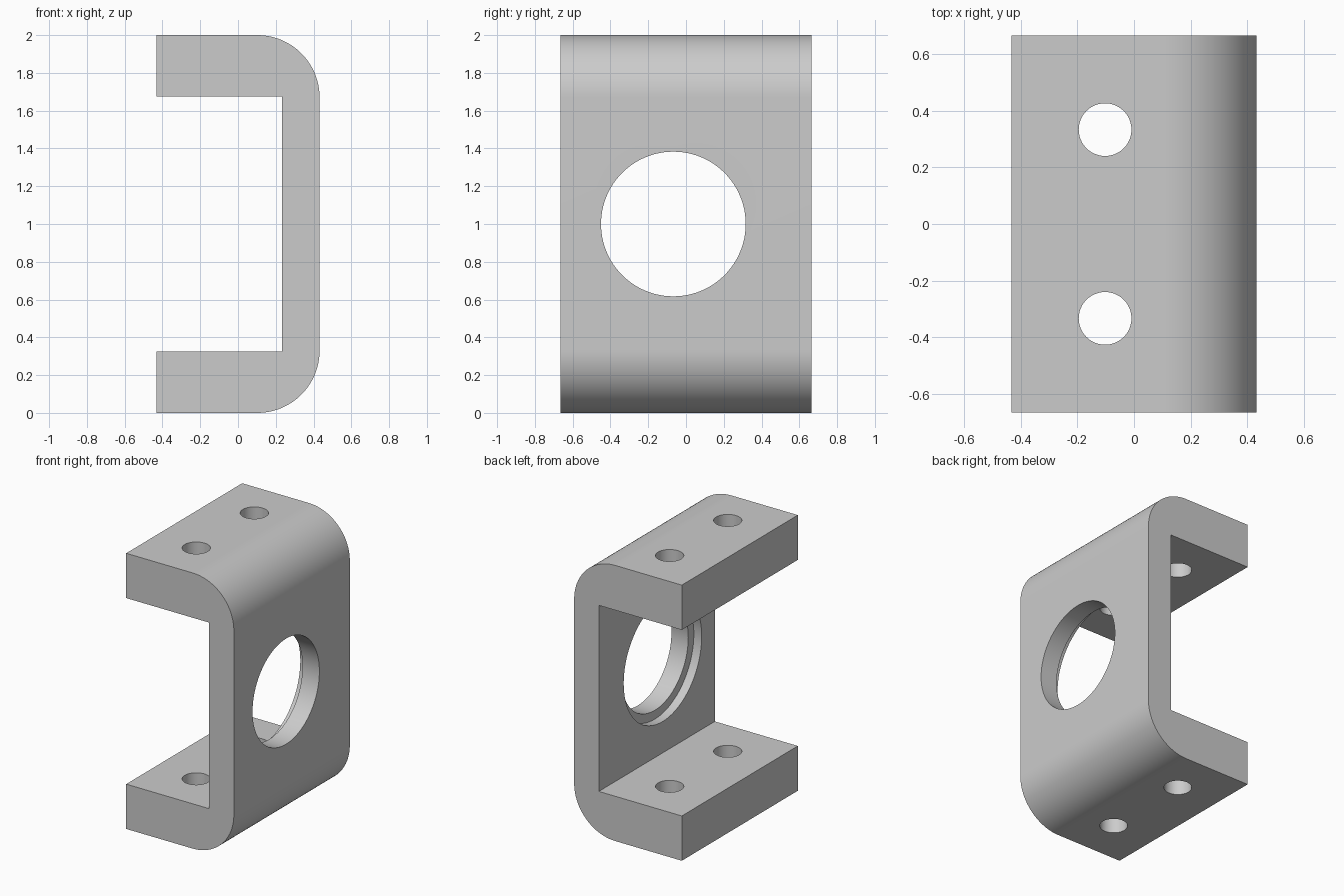
import bpy
import bmesh
from math import cos, sin, pi
from mathutils import Matrix

default = bpy.data.objects.get("Cube")
if default:
    bpy.data.objects.remove(default, do_unlink=True)

# Overall dimensions
HALF_W, HALF_D, HEIGHT = 0.432, 0.665, 2.0
FLANGE, WEB, BEND = 0.325, 0.198, 0.33
BORE_Y, BORE_R, RECESS_R, RECESS_DEPTH = -0.067, 0.383, 0.447, 0.063

grey = bpy.data.materials.new("plain_grey")
grey.use_nodes = True
colour = (0.6, 0.6, 0.6, 1)
grey.diffuse_color = colour
grey.node_tree.nodes["Principled BSDF"].inputs["Base Color"].default_value = colour


def add_object(name, bm):
    bmesh.ops.recalc_face_normals(bm, faces=bm.faces)
    mesh = bpy.data.meshes.new(name)
    bm.to_mesh(mesh)
    bm.free()
    mesh.materials.append(grey)
    obj = bpy.data.objects.new(name, mesh)
    bpy.context.collection.objects.link(obj)
    return obj


def cylinder_cutter(name, radius, length, centre, axis, sides):
    bm = bmesh.new()
    turn = Matrix.Rotation(pi / 2, 4, "Y") if axis == "X" else Matrix()
    bmesh.ops.create_cone(bm, cap_ends=True, segments=sides, radius1=radius,
                          radius2=radius, depth=length,
                          matrix=Matrix.Translation(centre) @ turn)
    obj = add_object(name, bm)
    obj.hide_render = True
    return obj


def bend(cx, cz, start, steps=32):
    angles = [start + pi / 2 * i / steps for i in range(steps + 1)]
    return [(cx + BEND * cos(a), cz + BEND * sin(a)) for a in angles]


# C-shaped bracket: profile with two rounded outer corners, extruded in depth
inner_x = HALF_W - WEB
profile = [(-HALF_W, 0)]
profile += bend(HALF_W - BEND, BEND, -pi / 2)
profile += bend(HALF_W - BEND, HEIGHT - BEND, 0)
profile += [(-HALF_W, HEIGHT), (-HALF_W, HEIGHT - FLANGE),
            (inner_x, HEIGHT - FLANGE), (inner_x, FLANGE), (-HALF_W, FLANGE)]
bm = bmesh.new()
face = bm.faces.new([bm.verts.new((x, -HALF_D, z)) for x, z in profile])
extruded = bmesh.ops.extrude_face_region(bm, geom=[face])["geom"]
bmesh.ops.translate(bm, vec=(0, 2 * HALF_D, 0),
                    verts=[v for v in extruded if isinstance(v, bmesh.types.BMVert)])
bracket = add_object("bracket", bm)

# Round web opening with an inner recess, and bolt holes through both flanges
mid = HEIGHT / 2
cutters = [
    cylinder_cutter("web_bore_cutter", BORE_R, 1, (HALF_W, BORE_Y, mid), "X", 96),
    cylinder_cutter("recess_cutter", RECESS_R, 2 * RECESS_DEPTH,
                    (inner_x, BORE_Y, mid), "X", 96),
]
for label, y in (("front", -0.333), ("back", 0.333)):
    cutters.append(cylinder_cutter(label + "_bolt_cutter", 0.093, 3,
                                   (-0.102, y, mid), "Z", 48))

bpy.context.view_layer.objects.active = bracket
bracket.select_set(True)
for cutter in cutters:
    cut = bracket.modifiers.new(cutter.name, "BOOLEAN")
    cut.operation = "DIFFERENCE"
    cut.solver = "EXACT"
    cut.object = cutter
    bpy.ops.object.modifier_apply(modifier=cut.name)
for cutter in cutters:
    bpy.data.objects.remove(cutter, do_unlink=True)

bpy.ops.object.shade_smooth_by_angle(angle=pi / 6)
